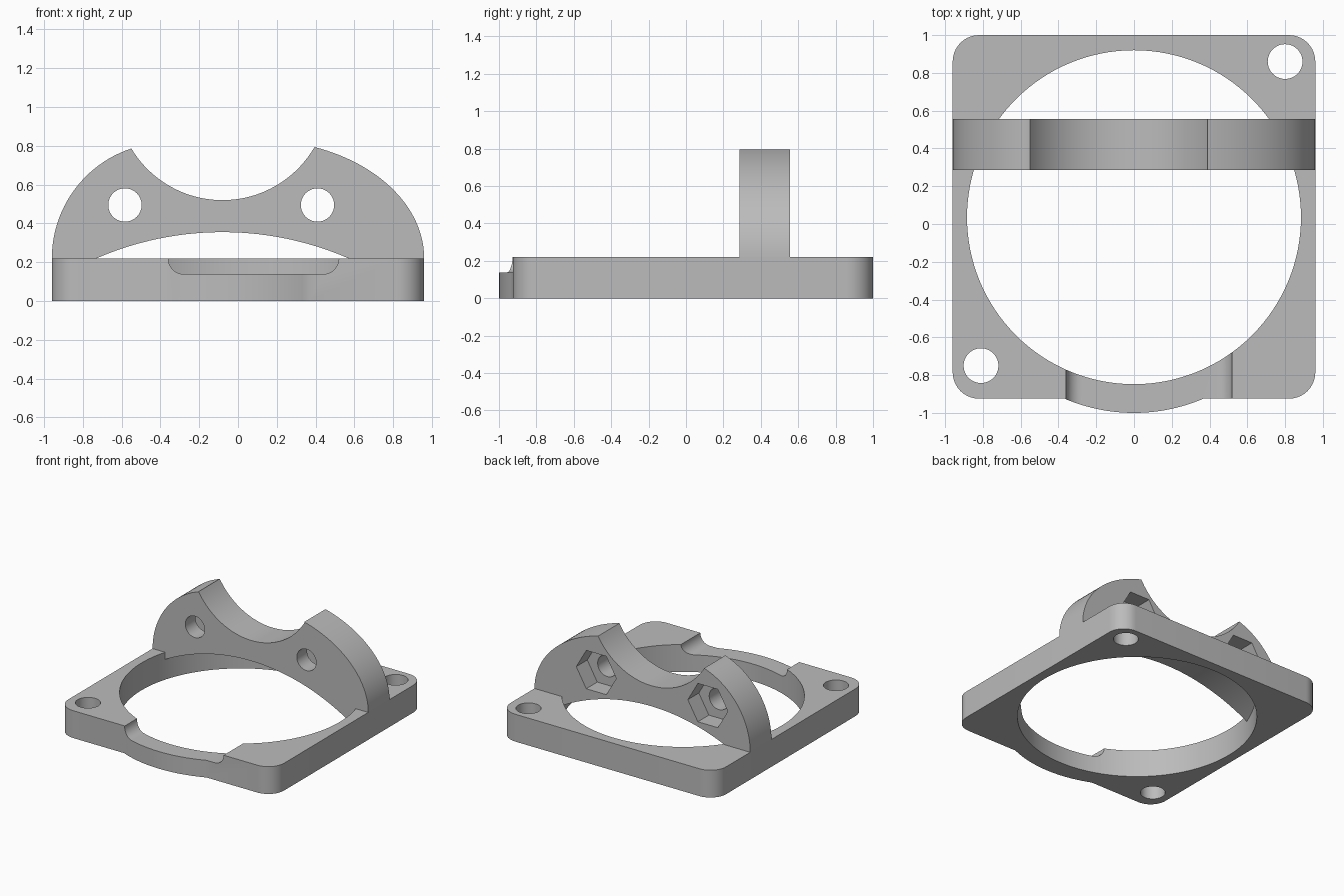
import bpy
import bmesh
from math import sin, cos, pi, asin, acos, atan2, hypot

cube = bpy.data.objects.get("Cube")
if cube:
    bpy.data.objects.remove(cube, do_unlink=True)

grey = bpy.data.materials.new("plain grey")
grey.use_nodes = True
colour = (0.5, 0.5, 0.5, 1)
grey.diffuse_color = colour
grey.node_tree.nodes["Principled BSDF"].inputs["Base Color"].default_value = colour


def arc(cx, cy, r, a0, a1, n=24, ry=None):
    """Points on a circular or elliptical arc, angles in radians."""
    ry = ry or r
    steps = [a0 + (a1 - a0) * i / n for i in range(n + 1)]
    return [(cx + r * cos(a), cy + ry * sin(a)) for a in steps]


def circle(cx, cy, r, n=48):
    return arc(cx, cy, r, 0, 2 * pi, n)[:-1]


def prism(name, outline, lo, hi, upright=False):
    """Extrude an outline along z, or along y when upright."""
    def place(p, d):
        return (p[0], d, p[1]) if upright else (p[0], p[1], d)
    bm = bmesh.new()
    bottom = [bm.verts.new(place(p, lo)) for p in outline]
    top = [bm.verts.new(place(p, hi)) for p in outline]
    bm.faces.new(bottom)
    bm.faces.new(top)
    n = len(outline)
    for i in range(n):
        j = (i + 1) % n
        bm.faces.new((bottom[i], bottom[j], top[j], top[i]))
    bmesh.ops.recalc_face_normals(bm, faces=bm.faces)
    mesh = bpy.data.meshes.new(name)
    bm.to_mesh(mesh)
    bm.free()
    mesh.materials.append(grey)
    obj = bpy.data.objects.new(name, mesh)
    bpy.context.collection.objects.link(obj)
    return obj


def carve(obj, cutters):
    """Subtract every cutter, remove it, then shade with sharp edges."""
    bpy.ops.object.select_all(action="DESELECT")
    bpy.context.view_layer.objects.active = obj
    obj.select_set(True)
    for cutter in cutters:
        cutter.hide_render = True
        mod = obj.modifiers.new("cut", "BOOLEAN")
        mod.operation = "DIFFERENCE"
        mod.solver = "EXACT"
        mod.object = cutter
        bpy.ops.object.modifier_apply(modifier=mod.name)
        bpy.data.objects.remove(cutter, do_unlink=True)
    bpy.ops.object.shade_smooth_by_angle(angle=pi / 6)


# Square base plate with rounded corners and a bulging front lip
W, FRONT, BACK, H, R = 0.96, -0.925, 1.0, 0.22, 0.14
lip_r = 0.935
lip_y = lip_r - 1.0
half = acos((lip_y - FRONT) / lip_r)
outline = arc(-W + R, FRONT + R, R, pi, 1.5 * pi, 10)
outline += arc(0, lip_y, lip_r, -pi / 2 - half, -pi / 2 + half, 20)
outline += arc(W - R, FRONT + R, R, -pi / 2, 0, 10)
outline += arc(W - R, BACK - R, R, 0, pi / 2, 10)
outline += arc(-W + R, BACK - R, R, pi / 2, pi, 10)
base = prism("base_plate", outline, 0, H)

# Large opening, two corner holes and the round-bottomed front notch
NOTCH_R = 0.082
notch = [(-0.36, 0.4)]
notch += arc(-0.36 + NOTCH_R, H, NOTCH_R, pi, 1.5 * pi, 10)
notch += arc(0.52 - NOTCH_R, H, NOTCH_R, 1.5 * pi, 2 * pi, 10)
notch += [(0.52, 0.4)]
carve(base, [
    prism("opening_cutter", circle(0, 0.036, 0.884, 128), -0.1, 0.5),
    prism("back_hole_cutter", circle(0.80, 0.86, 0.092), -0.1, 0.5),
    prism("front_hole_cutter", circle(-0.81, -0.75, 0.092), -0.1, 0.5),
    prism("notch_cutter", notch, -1.2, 0, upright=True),
])

# Arched bridge: left shoulder, saddle, right shoulder, shallow underside arch
NEAR, FAR, MID = 0.285, 0.555, -0.08
left_r = 0.596
left_c = left_r - W
bridge = arc(left_c, H, left_r, pi, pi - asin(0.565 / left_r), 24)
saddle_r, saddle_z = 0.548, 1.068
a0 = atan2(0.785 - saddle_z, -0.555 - MID)
a1 = atan2(0.795 - saddle_z, 0.39 - MID)
bridge += arc(MID, saddle_z, saddle_r, a0, a1, 40)
bridge += arc(0.1, H, 0.86, acos(0.29 / 0.86), 0, 28, ry=0.611)
arch_r = 1.63
arch_z = 0.355 - arch_r
right_end, left_end = 0.9, -0.9
bridge += [(right_end, H)]
bridge += arc(MID, arch_z, arch_r, acos((right_end - MID) / arch_r),
              acos((left_end - MID) / arch_r), 40)
bridge += [(left_end, H)]
arch = prism("bridge", bridge, NEAR, FAR, upright=True)

# Bolt holes through the bridge with hexagonal nut pockets at the back
cutters = []
for x in (-0.583, 0.41):
    cutters.append(prism("bolt_cutter", circle(x, 0.495, 0.086), 0, 0.8, upright=True))
    cutters.append(prism("nut_cutter", circle(x, 0.495, 0.178, 6), FAR - 0.14, 0.8, upright=True))
carve(arch, cutters)
